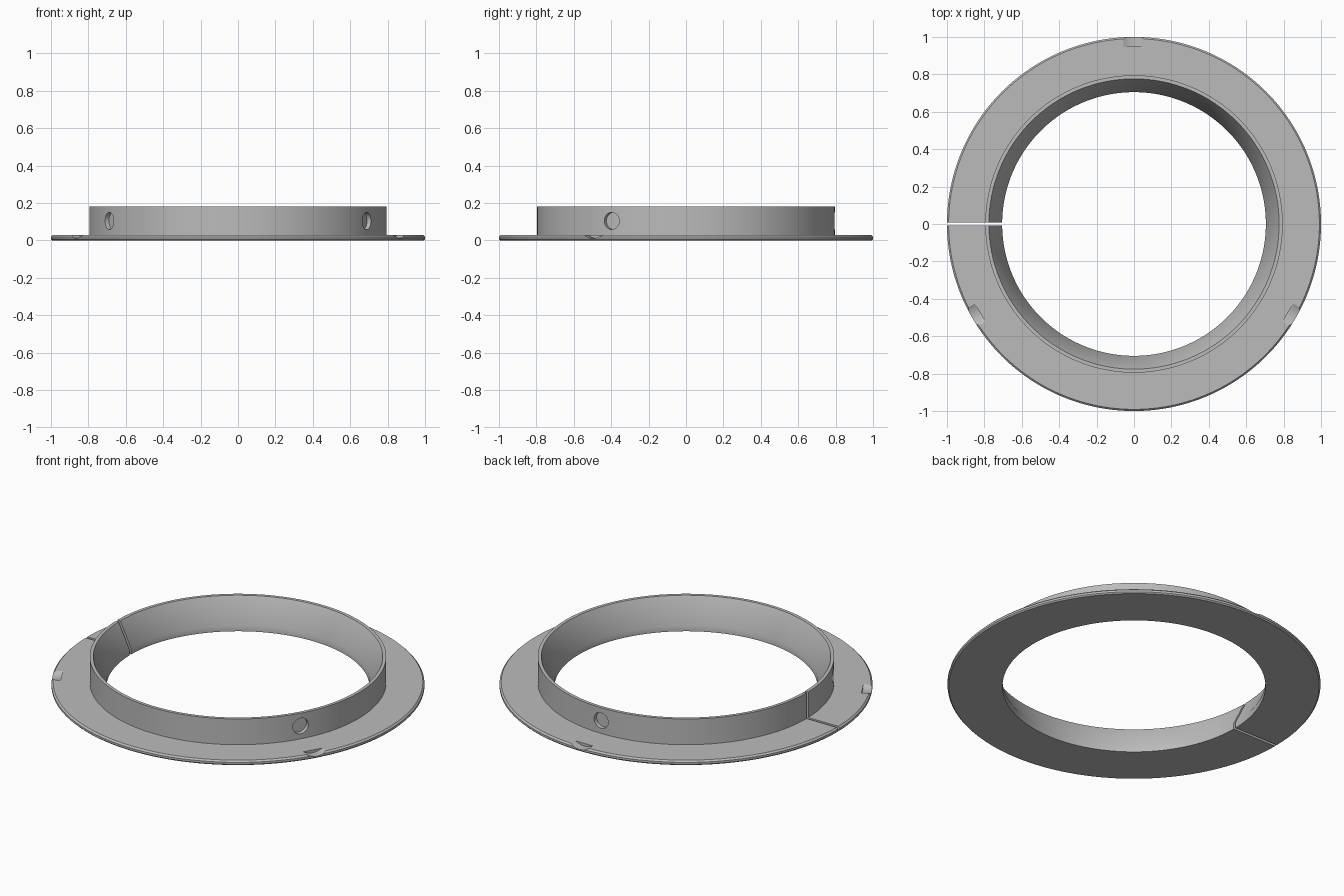
import bpy
import bmesh
from math import radians, pi
from mathutils import Matrix, Vector

SEGMENTS = 192

cube = bpy.data.objects.get("Cube")
if cube:
    bpy.data.objects.remove(cube, do_unlink=True)

grey = bpy.data.materials.new("light_grey")
grey.use_nodes = True
grey.diffuse_color = (0.5, 0.5, 0.5, 1)
grey.node_tree.nodes["Principled BSDF"].inputs["Base Color"].default_value = (0.5, 0.5, 0.5, 1)


def add_object(name, bm):
    mesh = bpy.data.meshes.new(name)
    bmesh.ops.recalc_face_normals(bm, faces=bm.faces)
    bm.to_mesh(mesh)
    bm.free()
    mesh.materials.append(grey)
    obj = bpy.data.objects.new(name, mesh)
    bpy.context.collection.objects.link(obj)
    return obj


def lathe(name, profile):
    """Revolve a closed (radius, height) profile around z."""
    bm = bmesh.new()
    verts = [bm.verts.new((r, 0, z)) for r, z in profile]
    edges = [bm.edges.new((v, verts[i - 1])) for i, v in enumerate(verts)]
    bmesh.ops.spin(bm, geom=verts + edges, cent=(0, 0, 0), axis=(0, 0, 1),
                   angle=2 * pi, steps=SEGMENTS, use_merge=True)
    bmesh.ops.remove_doubles(bm, verts=bm.verts, dist=0.0001)
    return add_object(name, bm)


def radial_cylinder(name, angle, inner, outer, z, radius):
    """Cylinder lying along a radius of the ring."""
    bm = bmesh.new()
    place = (Matrix.Rotation(radians(angle), 4, 'Z')
             @ Matrix.Translation(((inner + outer) / 2, 0, z))
             @ Matrix.Rotation(pi / 2, 4, 'Y'))
    bmesh.ops.create_cone(bm, cap_ends=True, segments=64, radius1=radius,
                          radius2=radius, depth=outer - inner, matrix=place)
    return add_object(name, bm)


# Flange and tapered collar as one turned body
ring = lathe("flanged_ring", [
    (0.705, 0), (0.993, 0), (1.0, 0.007), (1.0, 0.019), (0.991, 0.028),
    (0.795, 0.028), (0.795, 0.18), (0.776, 0.18), (0.705, 0.035)])

# Blind holes in the collar and shallow scoops in the flange rim
cutters = []
for angle in (-30, 90, 210):
    cutters.append(radial_cylinder("hole_cutter", angle, 0.77, 0.9, 0.104, 0.046))
    cutters.append(radial_cylinder("scoop_cutter", angle, 0.95, 1.1, 0.12, 0.108))

# Slit through one side
bm = bmesh.new()
bmesh.ops.create_cube(bm, size=1, matrix=Matrix.Translation((-0.85, 0, 0.1))
                      @ Matrix.Diagonal(Vector((0.5, 0.016, 0.4, 1))))
cutters.append(add_object("slit_cutter", bm))

bpy.ops.object.select_all(action='DESELECT')
bpy.context.view_layer.objects.active = ring
ring.select_set(True)
for cutter in cutters:
    cutter.hide_render = True
    mod = ring.modifiers.new("cut", 'BOOLEAN')
    mod.operation = 'DIFFERENCE'
    mod.solver = 'EXACT'
    mod.object = cutter
    bpy.ops.object.modifier_apply(modifier=mod.name)
    bpy.data.objects.remove(cutter, do_unlink=True)

bpy.ops.object.shade_smooth_by_angle(angle=radians(30))
